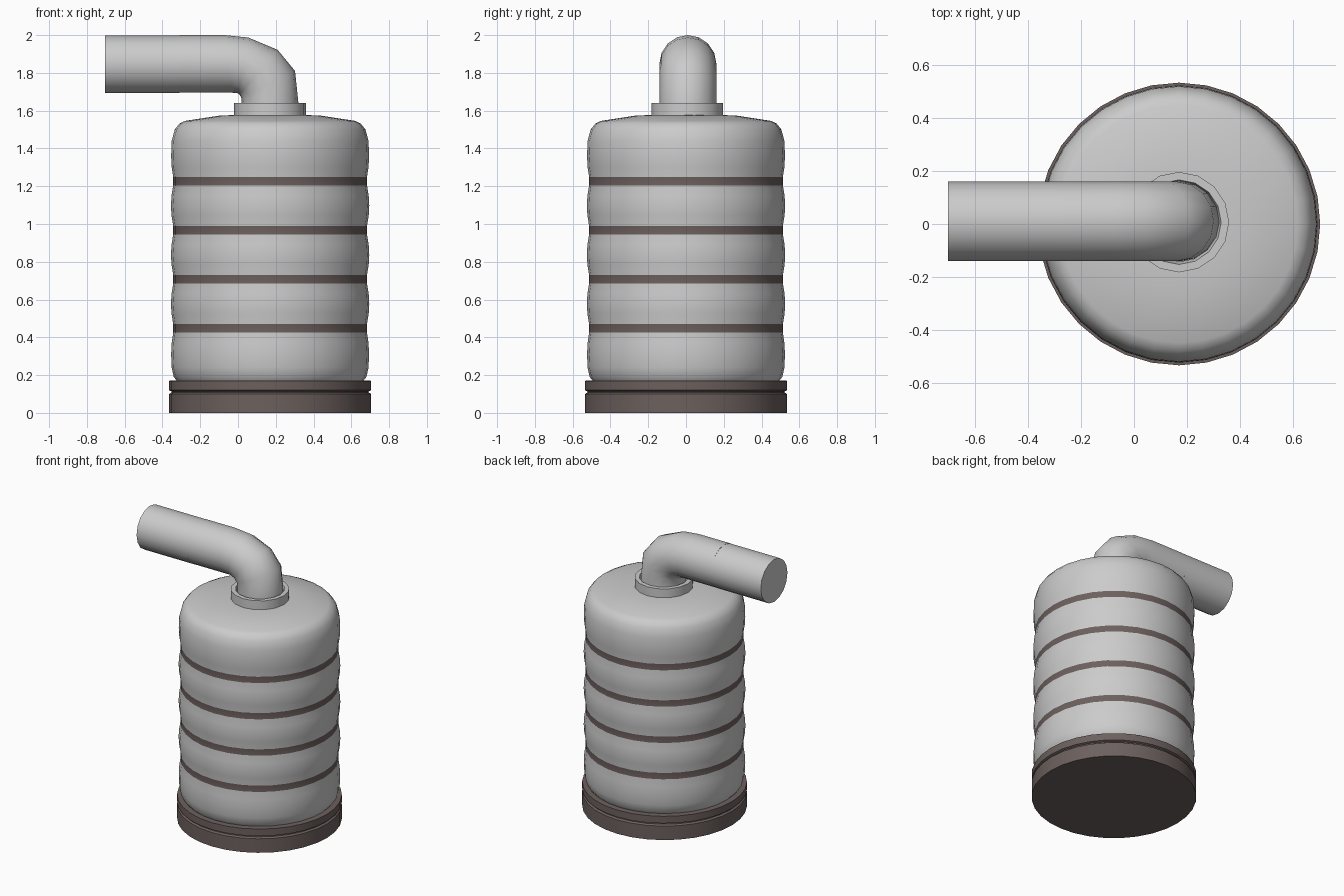
import bpy, bmesh, math
from mathutils import Vector

if "Cube" in bpy.data.objects:
    bpy.data.objects.remove(bpy.data.objects["Cube"])

CX = 0.17  # axis of the canister
brown = bpy.data.materials.new("brown")
brown.diffuse_color = (0.15, 0.118, 0.112, 1)
brown.use_nodes = True
brown.node_tree.nodes["Principled BSDF"].inputs["Base Color"].default_value = brown.diffuse_color
grey = bpy.data.materials.new("grey")
grey.diffuse_color = (0.8, 0.8, 0.8, 1)
grey.use_nodes = True
grey.node_tree.nodes["Principled BSDF"].inputs["Base Color"].default_value = grey.diffuse_color


def skin(name, rings, mats=(), mat_of=None, caps=(False, False), loop=False, angle=35):
    """Bridge successive rings of points into one mesh."""
    bm = bmesh.new()
    vs = [[bm.verts.new(p) for p in r] for r in rings]
    n = len(vs[0])
    pairs = list(zip(vs, vs[1:])) + ([(vs[-1], vs[0])] if loop else [])
    for k, (a, b) in enumerate(pairs):
        for i in range(n):
            j = (i + 1) % n
            f = bm.faces.new((a[i], a[j], b[j], b[i]))
            f.material_index = mat_of(k) if mat_of else 0
    if caps[0]:
        bm.faces.new(vs[0][::-1])
    if caps[1]:
        bm.faces.new(vs[-1])
    bmesh.ops.recalc_face_normals(bm, faces=bm.faces)
    me = bpy.data.meshes.new(name)
    bm.to_mesh(me)
    bm.free()
    ob = bpy.data.objects.new(name, me)
    bpy.context.collection.objects.link(ob)
    for m in mats:
        me.materials.append(m)
    bpy.ops.object.select_all(action='DESELECT')
    ob.select_set(True)
    bpy.context.view_layer.objects.active = ob
    bpy.ops.object.shade_smooth_by_angle(angle=math.radians(angle))
    return ob


def lathe(name, profile, sides=32, cy=0.0, **kw):
    """Revolve (radius, z) points around the canister axis."""
    rings = [[(CX + r * math.cos(2 * math.pi * i / sides),
               cy + r * math.sin(2 * math.pi * i / sides), z)
              for i in range(sides)] for r, z in profile]
    return skin(name, rings, **kw)


# Base with a narrow groove
lathe("base", [(0.535, 0), (0.535, 0.055), (0.535, 0.10), (0.522, 0.108), (0.522, 0.114),
               (0.535, 0.12), (0.535, 0.17), (0.49, 0.172)],
      mats=[brown], caps=(True, True))

# Ribbed canister with brown bands between the bulges
profile = [(0.49, 0.165), (0.51, 0.19), (0.521, 0.24), (0.524, 0.31), (0.521, 0.37), (0.513, 0.425)]
bands = set()
for k in range(4):
    z = 0.47 + 0.26 * k
    bands.add(len(profile) - 1)
    profile.append((0.513, z))
    if k < 3:
        profile += [(0.522, z + 0.055), (0.525, z + 0.107), (0.522, z + 0.16), (0.513, z + 0.215)]
profile += [(0.521, 1.30), (0.524, 1.36), (0.521, 1.44), (0.505, 1.50), (0.48, 1.532),
            (0.45, 1.546), (0.26, 1.575), (0.15, 1.577)]
lathe("canister", profile, mats=[grey, brown], mat_of=lambda k: int(k in bands),
      caps=(True, True))

# Collar around the pipe
lathe("collar", [(0.19, 1.57), (0.19, 1.64), (0.16, 1.64), (0.15, 1.60), (0.15, 1.57)],
      sides=16, cy=0.007, loop=True)


def pipe(name, sections, caps, sides=16):
    """Tube through sections given as (outer x, z, inner x, z)."""
    rings = []
    for ox, oz, ix, iz in sections:
        o, i = Vector((ox, 0.01, oz)), Vector((ix, 0.01, iz))
        c, u = (o + i) / 2, (o - i) / 2
        rings.append([c + u * math.cos(t) + Vector((0, 0.151 * math.sin(t), 0))
                      for t in (2 * math.pi * k / sides for k in range(sides))])
    return skin(name, rings, caps=caps, angle=50)


# Elbow and straight outlet
pipe("elbow", [(0.325, 1.58, 0.022, 1.58), (0.32, 1.64, 0.02, 1.64), (0.302, 1.81, 0.017, 1.67),
               (0.21, 1.922, 0.008, 1.685), (0.055, 1.987, 0.0, 1.692),
               (-0.07, 2.0, -0.03, 1.695), (-0.31, 2.0, -0.31, 1.695)], (True, False))
pipe("outlet", [(-0.31, 1.999, -0.31, 1.694), (-0.705, 1.999, -0.705, 1.694)], (False, True))
